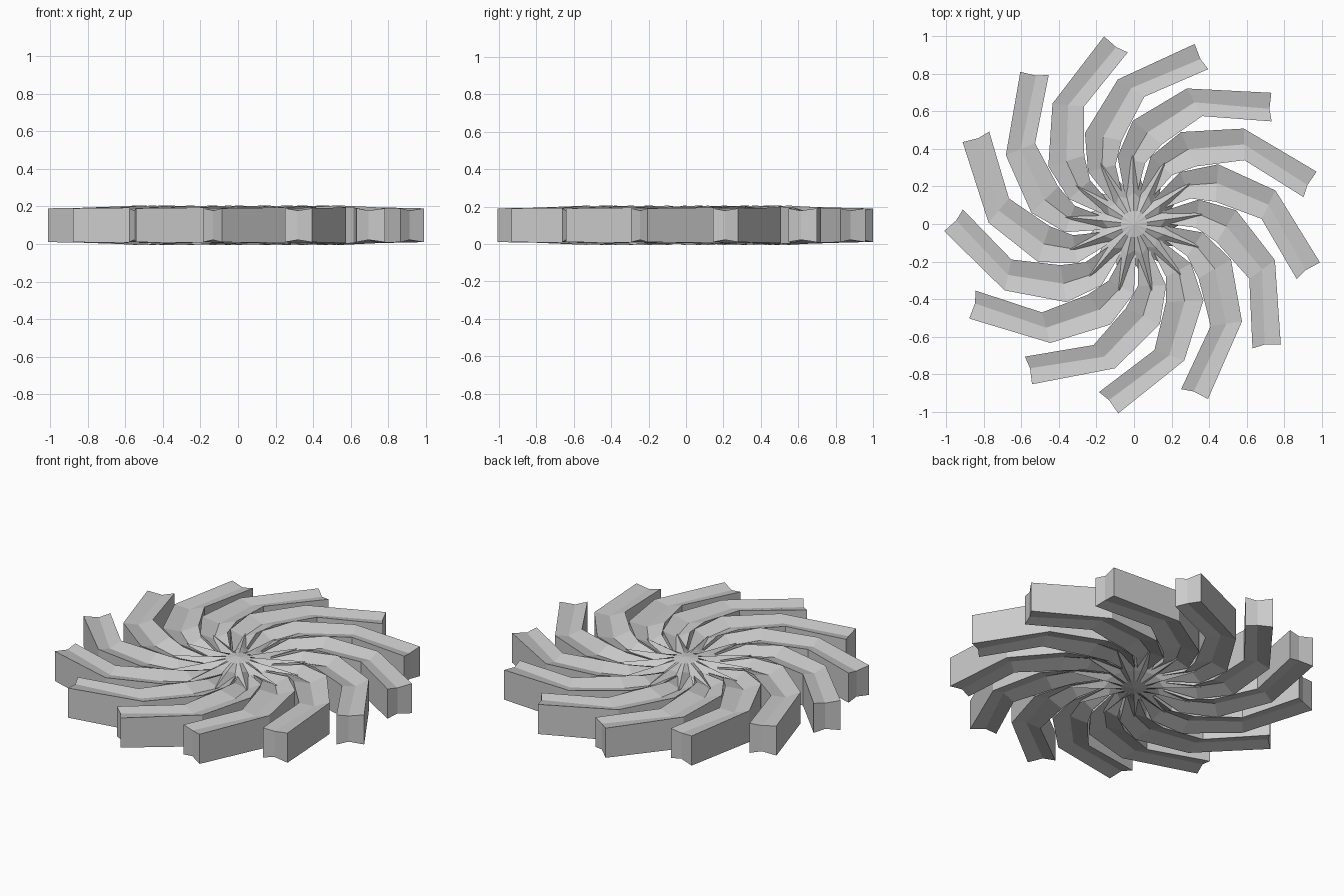
import bpy
from math import radians, cos, sin, pi

if "Cube" in bpy.data.objects:
    bpy.data.objects.remove(bpy.data.objects["Cube"])

N = 13
STEP = 2 * pi / N


def polar(r, deg, turn=0.0):
    a = radians(deg) + turn
    return r * cos(a), r * sin(a)


def make_object(name, verts, faces):
    mesh = bpy.data.meshes.new(name)
    mesh.from_pydata(verts, [], faces)
    mesh.update()
    obj = bpy.data.objects.new(name, mesh)
    bpy.context.collection.objects.link(obj)
    return obj


# swept arm stations: left (r, deg), right (r, deg), edge height, groove depth, end dent
STATIONS = [
    ((1.012, 16), (0.915, 9), 0.09, 0.012, 0.985),
    ((0.775, 41), (0.68, 30), 0.095, 0.022, 1.0),
    ((0.55, 63), (0.45, 43), 0.105, 0.03, 1.0),
    ((0.37, 76), (0.33, 52), 0.095, 0.035, 1.0),
    ((0.10, 84), (0.10, 62), 0.05, 0.01, 1.0),
]
MID = 0.1


def make_arm(i):
    verts, faces = [], []
    for left, right, h, groove, dent in STATIONS:
        lx, ly = polar(*left, i * STEP)
        rx, ry = polar(*right, i * STEP)
        mx, my = (lx + rx) / 2 * dent, (ly + ry) / 2 * dent
        verts += [(lx, ly, MID + h), (mx, my, MID + h - groove), (rx, ry, MID + h),
                  (rx, ry, MID - h), (mx, my, MID - h + groove), (lx, ly, MID - h)]
    for s in range(len(STATIONS) - 1):
        for k in range(6):
            a, b = s * 6 + k, s * 6 + (k + 1) % 6
            faces.append((a, a + 6, b + 6, b))
    # dented tip and inner end
    e = (len(STATIONS) - 1) * 6
    faces += [(0, 1, 4, 5), (1, 2, 3, 4), (e + 5, e + 4, e + 1, e), (e + 4, e + 3, e + 2, e + 1)]
    return make_object("swept_arm", verts, faces)


for i in range(N):
    make_arm(i)

# star hub: domed centre with pointed rays, mirrored top and bottom
RINGS = [(0.07, 0.07, 0.092, 0.09), (0.17, 0.14, 0.085, 0.066), (0.37, 0.21, 0.068, 0.035)]
verts = [(0, 0, MID + 0.1), (0, 0, MID - 0.1)]
for side in (1, -1):
    for tip_r, gap_r, tip_h, gap_h in RINGS:
        for k in range(2 * N):
            r, h = (tip_r, tip_h) if k % 2 == 0 else (gap_r, gap_h)
            x, y = polar(r, 8, k * STEP / 2)
            verts.append((x, y, MID + side * h))
M = 2 * N
faces = []
for half in range(2):
    base = 2 + half * 3 * M
    for k in range(M):
        n = (k + 1) % M
        new = [(half, base + k, base + n)]
        for j in range(2):
            a, b = base + j * M, base + (j + 1) * M
            new.append((a + k, b + k, b + n, a + n))
        faces += new if half == 0 else [f[::-1] for f in new]
top, bot = 2 + 2 * M, 2 + 5 * M
for k in range(M):
    n = (k + 1) % M
    faces.append((top + k, bot + k, bot + n, top + n))
make_object("star_hub", verts, faces)
